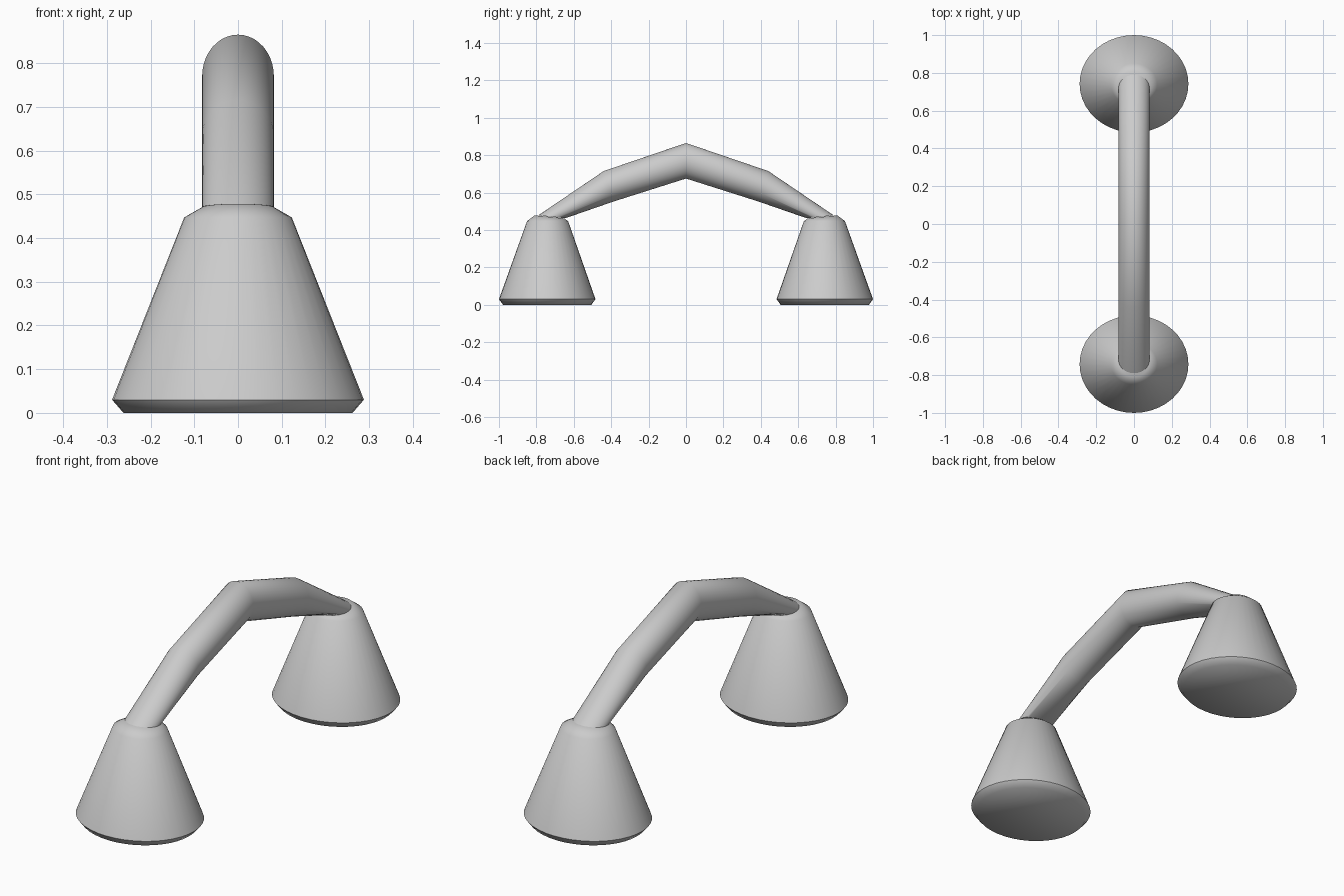
import bpy
import math

if "Cube" in bpy.data.objects:
    bpy.data.objects.remove(bpy.data.objects["Cube"])

SIDES = 40


def loft(name, rings, smooth_angle):
    """Skin a list of elliptical rings (functions of angle) and cap both ends."""
    n = SIDES
    verts = [ring(2 * math.pi * i / n) for ring in rings for i in range(n)]
    faces = [tuple(reversed(range(n)))]
    for r in range(len(rings) - 1):
        a, b = r * n, (r + 1) * n
        for i in range(n):
            j = (i + 1) % n
            faces.append((a + i, a + j, b + j, b + i))
    faces.append(tuple(range((len(rings) - 1) * n, len(rings) * n)))
    mesh = bpy.data.meshes.new(name)
    mesh.from_pydata(verts, [], faces)
    obj = bpy.data.objects.new(name, mesh)
    bpy.context.collection.objects.link(obj)
    bpy.ops.object.select_all(action='DESELECT')
    bpy.context.view_layer.objects.active = obj
    obj.select_set(True)
    bpy.ops.object.mode_set(mode='EDIT')
    bpy.ops.mesh.select_all(action='SELECT')
    bpy.ops.mesh.normals_make_consistent(inside=False)
    bpy.ops.object.mode_set(mode='OBJECT')
    bpy.ops.object.shade_smooth_by_angle(angle=math.radians(smooth_angle))
    return obj


def foot_ring(cy, rx, ry, z, tilt=0.0):
    return lambda t: (rx * math.cos(t), cy + ry * math.sin(t), z + tilt * math.sin(t))


def bar_ring(top, bottom, rx):
    """Ellipse through two (y, z) points on the centre plane."""
    def point(t):
        k = (1 + math.sin(t)) / 2
        return (rx * math.cos(t),
                bottom[0] + (top[0] - bottom[0]) * k,
                bottom[1] + (top[1] - bottom[1]) * k)
    return point


# Tapered oval feet with bevelled rims, top slightly tilted inward
for side, label in ((-1, "front"), (1, "back")):
    loft(label + "_foot", [
        foot_ring(side * 0.742, 0.262, 0.236, 0.0),
        foot_ring(side * 0.742, 0.288, 0.258, 0.03),
        foot_ring(side * 0.740, 0.123, 0.110, 0.447),
        foot_ring(side * 0.730, 0.082, 0.080, 0.470, side * 0.008),
    ], 55)

# Arched handle bar: section given by its upper and lower points
half = [((0.79, 0.478), (0.645, 0.463)),
        ((0.44, 0.715), (0.385, 0.553))]
mirrored = [((-t[0], t[1]), (-b[0], b[1])) for t, b in reversed(half)]
sections = half + [((0.0, 0.865), (0.0, 0.675))] + mirrored
loft("handle_bar", [bar_ring(t, b, 0.082) for t, b in sections], 50)
